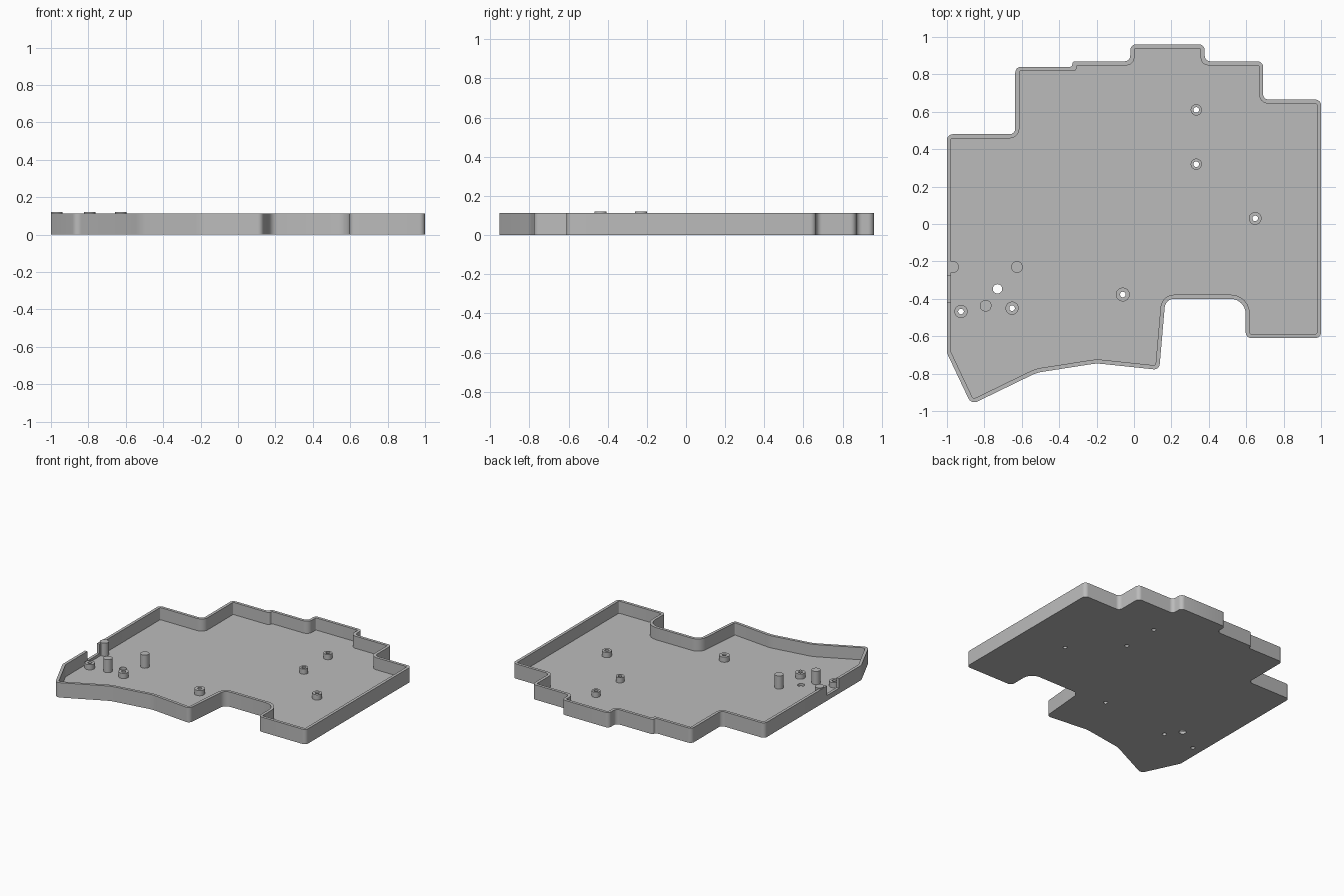
import bpy, bmesh, math
from mathutils import Vector

cube = bpy.data.objects.get("Cube")
if cube:
    bpy.data.objects.remove(cube, do_unlink=True)

GREY = bpy.data.materials.new("plain grey")
GREY.use_nodes = True
GREY.diffuse_color = (0.5, 0.5, 0.5, 1)
GREY.node_tree.nodes["Principled BSDF"].inputs["Base Color"].default_value = (0.5, 0.5, 0.5, 1)

WALL, FLOOR, RIM, POST, STANDOFF = 0.022, 0.02, 0.113, 0.12, 0.06
HOLE = 0.015

# Clockwise outline corners: x, y, rounding radius
CORNERS = [
    (-1, .48, .03), (-.635, .48, .03), (-.635, .84, .03), (-.33, .84, .014),
    (-.33, .87, .014), (-.02, .87, .03), (-.02, .96, .03), (.378, .96, .03),
    (.378, .87, .03), (.69, .87, .03), (.69, .665, .03), (1, .665, .03),
    (1, -.61, .03), (.597, -.61, .03), (.597, -.4, .08), (.168, -.4, .05),
    (.135, -.78, .03), (-.2, -.745, .2), (-.52, -.795, .2), (-.87, -.965, .035),
    (-1, -.69, .04)]


def rounded_outline(inset, steps=6):
    """Offset the corners inwards by inset, then round each of them."""
    base = [Vector(c[:2]) for c in CORNERS]
    n = len(base)
    pts, radii = [], []
    for i, p in enumerate(base):
        a = (p - base[i - 1]).normalized()
        b = (base[(i + 1) % n] - p).normalized()
        na, nb = Vector((a.y, -a.x)), Vector((b.y, -b.x))
        pts.append(p + (na + nb) * inset / (1 + na.dot(nb)))
        convex = a.x * b.y - a.y * b.x < 0
        radii.append(max(CORNERS[i][2] + (-inset if convex else inset), .008))
    out = []
    for i, p in enumerate(pts):
        da, db = pts[i - 1] - p, pts[(i + 1) % n] - p
        ua, ub = da.normalized(), db.normalized()
        half = ua.angle(ub) / 2
        cut = min(radii[i] / math.tan(half), .48 * min(da.length, db.length))
        r = cut * math.tan(half)
        centre = p + (ua + ub).normalized() * (r / math.sin(half))
        s, e = p + ua * cut - centre, p + ub * cut - centre
        sweep = s.angle(e)
        for k in range(steps + 1):
            t = k / steps
            v = (s * math.sin((1 - t) * sweep) + e * math.sin(t * sweep)) / math.sin(sweep)
            out.append(centre + v)
    return out


def circle(x, y, r, n=32):
    return [Vector((x + r * math.cos(2 * math.pi * k / n),
                    y + r * math.sin(2 * math.pi * k / n))) for k in range(n)]


def skin(name, rings, closed=False):
    """Join stacked (loop, z) rings; cap the ends or close into a tube."""
    bm = bmesh.new()
    rows = [[bm.verts.new((p.x, p.y, z)) for p in loop] for loop, z in rings]
    pairs = list(zip(rows, rows[1:])) + ([(rows[-1], rows[0])] if closed else [])
    for lo, hi in pairs:
        for i in range(len(lo)):
            bm.faces.new((lo[i - 1], lo[i], hi[i], hi[i - 1]))
    if not closed:
        bm.faces.new(rows[0])
        bm.faces.new(rows[-1])
    bmesh.ops.recalc_face_normals(bm, faces=bm.faces)
    me = bpy.data.meshes.new(name)
    bm.to_mesh(me)
    bm.free()
    me.materials.append(GREY)
    ob = bpy.data.objects.new(name, me)
    bpy.context.collection.objects.link(ob)
    return ob


def smooth(ob):
    bpy.ops.object.select_all(action='DESELECT')
    ob.select_set(True)
    bpy.context.view_layer.objects.active = ob
    bpy.ops.object.shade_smooth_by_angle(angle=math.radians(30))


def cut(target, cutter):
    cutter.hide_render = True
    mod = target.modifiers.new("cut", 'BOOLEAN')
    mod.operation, mod.solver, mod.object = 'DIFFERENCE', 'EXACT', cutter
    bpy.context.view_layer.objects.active = target
    bpy.ops.object.modifier_apply(modifier=mod.name)
    bpy.data.objects.remove(cutter, do_unlink=True)


# Tray: floor and raised rim in one skin
outer, inner = rounded_outline(0), rounded_outline(WALL)
tray = skin("tray", [(outer, 0), (outer, RIM), (inner, RIM), (inner, FLOOR)])

# Screw standoffs: x, y, radius
standoffs = [(.333, .61, .03), (.333, .32, .03), (.648, .03, .034),
             (-.06, -.377, .037), (-.925, -.468, .035), (-.652, -.45, .035)]

# Screw holes, reset hole and the port notch in the right-hand wall
holes = [(x, y, HOLE) for x, y, r in standoffs] + [(-.73, -.347, .025)]
for x, y, r in holes:
    loop = circle(x, y, r)
    cut(tray, skin("hole_cutter", [(loop, -.05), (loop, .05)]))
notch = [Vector(p) for p in ((-1.05, -.42), (-.96, -.42), (-.96, -.275), (-1.05, -.275))]
cut(tray, skin("notch_cutter", [(notch, .04), (notch, .2)]))
smooth(tray)

for i, (x, y, r) in enumerate(standoffs):
    big, small = circle(x, y, r), circle(x, y, HOLE)
    smooth(skin(f"standoff_{i + 1}", [(big, FLOOR), (big, STANDOFF),
                                      (small, STANDOFF), (small, FLOOR)], closed=True))

# Solid support posts around the port
for i, (x, y) in enumerate([(-.968, -.23), (-.626, -.23), (-.793, -.437)]):
    loop = circle(x, y, .031)
    smooth(skin(f"support_post_{i + 1}", [(loop, FLOOR), (loop, POST)]))
